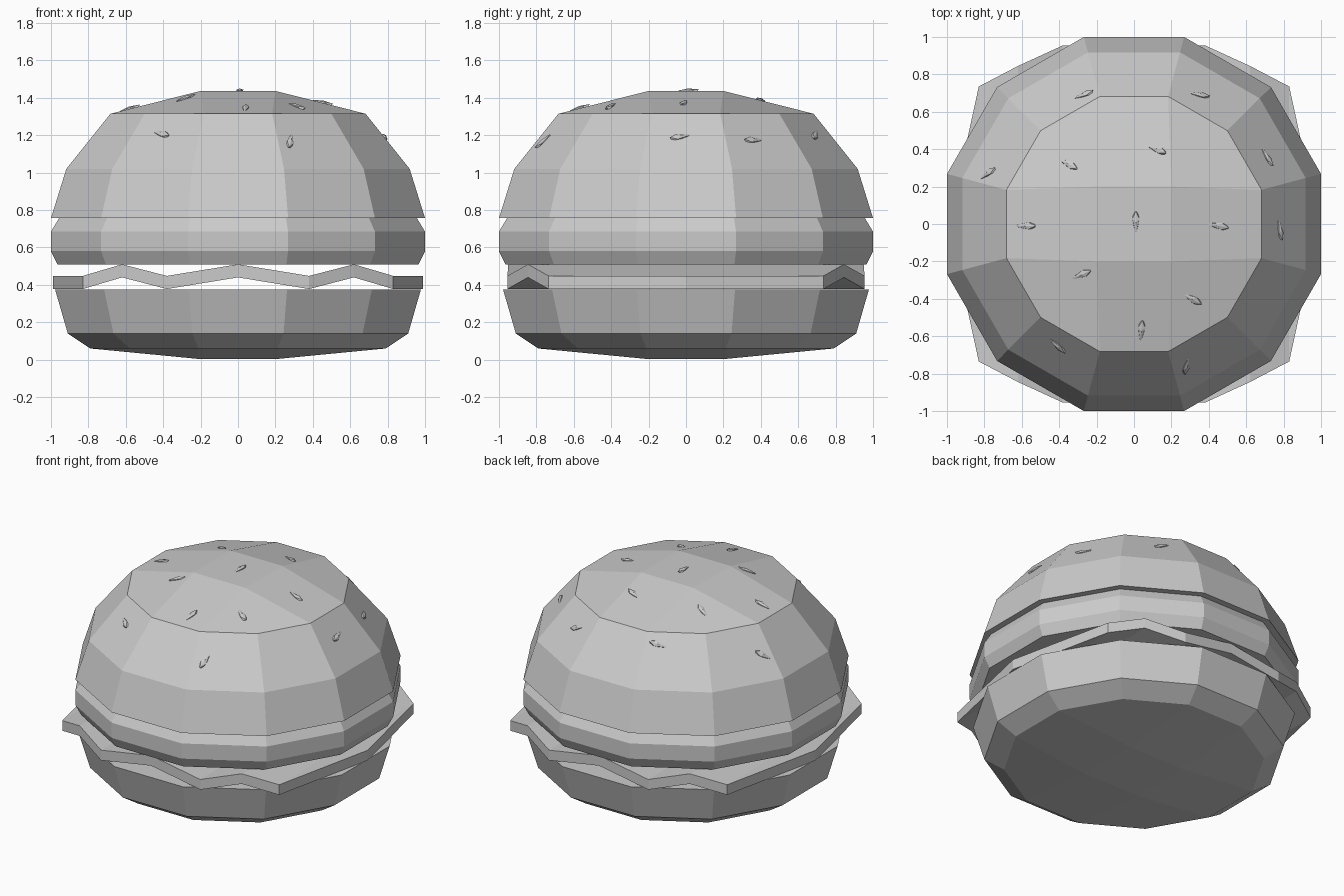
import bpy, bmesh, math
from mathutils import Vector, Matrix
from mathutils.bvhtree import BVHTree

cube = bpy.data.objects.get("Cube")
if cube:
    bpy.data.objects.remove(cube)

SIDES = 12
GREY = (0.6, 0.6, 0.6, 1.0)
mat = bpy.data.materials.new("plain_grey")
mat.use_nodes = True
mat.diffuse_color = GREY
bsdf = next(n for n in mat.node_tree.nodes if n.type == 'BSDF_PRINCIPLED')
bsdf.inputs["Base Color"].default_value = GREY


def finish(name, bm):
    """Turn a bmesh into a flat shaded object."""
    bmesh.ops.recalc_face_normals(bm, faces=bm.faces)
    mesh = bpy.data.meshes.new(name)
    bm.to_mesh(mesh)
    bm.free()
    mesh.materials.append(mat)
    obj = bpy.data.objects.new(name, mesh)
    bpy.context.collection.objects.link(obj)
    return obj


def quad_cap(bm, ring, half, z):
    """Close a twelve-sided ring with a raised square and eight quads."""
    sq = [bm.verts.new((sx * half, sy * half, z))
          for sx, sy in ((1, 1), (-1, 1), (-1, -1), (1, -1))]
    bm.faces.new(sq)
    for k in range(4):
        a = 3 * k
        bm.faces.new((ring[a], ring[a + 1], ring[a + 2], sq[k]))
        bm.faces.new((ring[a + 2], ring[(a + 3) % SIDES], sq[(k + 1) % 4], sq[k]))


def layer(profile, bottom=None, top=None):
    """Stack rings (flat-to-flat radius, height); caps are (half, z) or flat."""
    bm = bmesh.new()
    rings = []
    for apothem, z in profile:
        r = apothem / math.cos(math.pi / SIDES)
        angles = [(i + 0.5) * math.tau / SIDES for i in range(SIDES)]
        rings.append([bm.verts.new((r * math.cos(a), r * math.sin(a), z)) for a in angles])
    for lo, hi in zip(rings, rings[1:]):
        for i in range(SIDES):
            j = (i + 1) % SIDES
            bm.faces.new((lo[i], lo[j], hi[j], hi[i]))
    for ring, cap in ((rings[0], bottom), (rings[-1], top)):
        if cap:
            quad_cap(bm, ring, *cap)
        else:
            bm.faces.new(ring)
    return bm


# Bottom bun and patty
finish("bottom_bun", layer([(0.79, 0.06), (0.91, 0.14), (0.978, 0.375)], bottom=(0.22, 0.005)))
finish("patty", layer([(0.965, 0.51), (1.0, 0.58), (1.0, 0.685), (0.955, 0.76)]))

# Top bun, keeping a surface tree for seating the seeds
bm = layer([(1.0, 0.757), (0.918, 1.02), (0.682, 1.315)], top=(0.2, 1.437))
bmesh.ops.recalc_face_normals(bm, faces=bm.faces)
surface = BVHTree.FromBMesh(bm)
finish("top_bun", bm)

# Lettuce: folded sheet with ridges running front to back
LOW, HIGH, THICK = 0.448, 0.51, 0.07
half_rows = [(0.0, 0.95, HIGH), (0.38, 0.955, LOW), (0.62, 0.845, HIGH),
             (0.83, 0.735, LOW), (0.99, 0.0, LOW)]
rows = [(-x, y, z) for x, y, z in half_rows[:0:-1]] + half_rows
bm = bmesh.new()


def lettuce_sheet(drop):
    front, back = [], []
    for x, y, z in rows:
        f = bm.verts.new((x, -y, z - drop))
        front.append(f)
        back.append(bm.verts.new((x, y, z - drop)) if y else f)
    for i in range(len(rows) - 1):
        corners = (front[i], front[i + 1], back[i + 1], back[i])
        bm.faces.new(list(dict.fromkeys(corners)))
    return front + back[-2:0:-1]


upper, lower = lettuce_sheet(0), lettuce_sheet(THICK)
for i in range(len(upper)):
    j = (i + 1) % len(upper)
    bm.faces.new((upper[i], upper[j], lower[j], lower[i]))
finish("lettuce", bm)

# Sesame seeds: x, y, heading in degrees
seeds = [(-.27, .69, 5), (.35, .69, 12), (-.35, .32, -30), (.12, .4, -25), (.71, .36, -60),
         (-.78, .27, 10), (-.58, -.01, 0), (.01, .01, 90), (.45, -.01, -10), (.78, -.03, -70),
         (-.28, -.27, 25), (.31, -.4, -30), (.04, -.57, 85), (-.41, -.65, -55), (.28, -.76, -80)]
bm = bmesh.new()
for x, y, heading in seeds:
    spot, normal, _, _ = surface.ray_cast(Vector((x, y, 2)), Vector((0, 0, -1)))
    a = math.radians(heading)
    along = Vector((math.cos(a), math.sin(a), 0))
    along = (along - normal * along.dot(normal)).normalized()
    side = normal.cross(along)
    frame = Matrix((along, side, normal)).transposed()
    made = bmesh.ops.create_icosphere(bm, subdivisions=1, radius=1)["verts"]
    for v in made:
        taper = 0.65 + 0.45 * v.co.x
        local = Vector((v.co.x * 0.065, v.co.y * 0.028 * taper, v.co.z * 0.02 * taper))
        v.co = spot + frame @ local
finish("sesame_seeds", bm)
